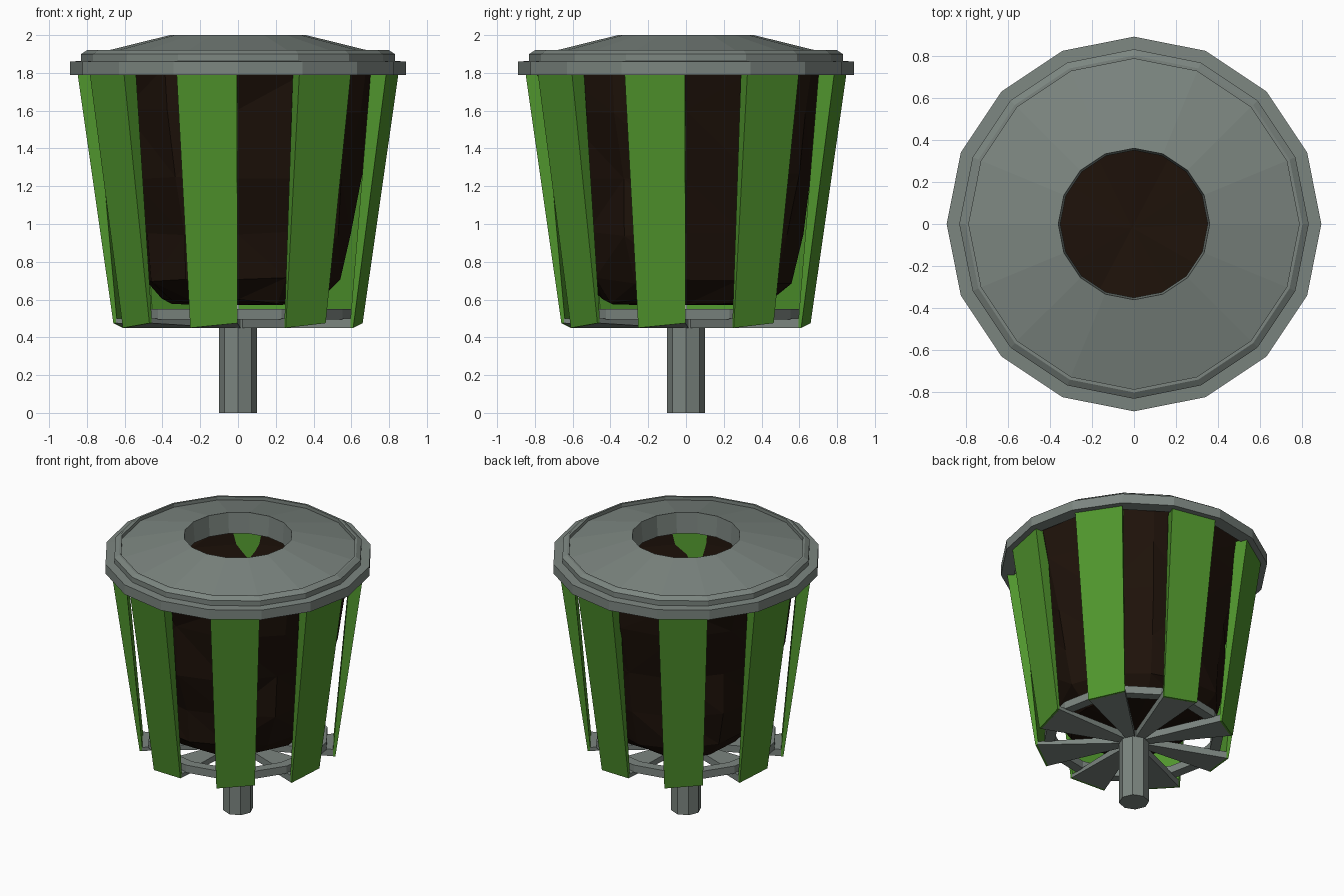
import bpy, bmesh, random
from math import sin, cos, pi, radians

if "Cube" in bpy.data.objects:
    bpy.data.objects.remove(bpy.data.objects["Cube"])

random.seed(7)


def material(name, color):
    m = bpy.data.materials.new(name)
    m.diffuse_color = (*color, 1)
    m.use_nodes = True
    m.node_tree.nodes["Principled BSDF"].inputs["Base Color"].default_value = m.diffuse_color
    return m


def make(name, verts, faces, mat):
    me = bpy.data.meshes.new(name)
    me.from_pydata(verts, [], faces)
    bm = bmesh.new()
    bm.from_mesh(me)
    bmesh.ops.recalc_face_normals(bm, faces=bm.faces)
    bm.to_mesh(me)
    bm.free()
    ob = bpy.data.objects.new(name, me)
    bpy.context.collection.objects.link(ob)
    me.materials.append(mat)
    return ob


def lathe(name, profile, sides, mat, closed=True, jitter=0.0):
    """Turn (radius, z) points round the z axis."""
    n = len(profile)
    verts = []
    for i in range(sides):
        a = 2 * pi * i / sides
        for r, z in profile:
            k = r + random.uniform(-jitter, jitter) if r > 0.1 else r
            verts.append((k * cos(a), k * sin(a), z + random.uniform(-jitter, jitter) * 0.5))
    faces = []
    for i in range(sides):
        j = (i + 1) % sides
        for p in range(n if closed else n - 1):
            q = (p + 1) % n
            faces.append((i * n + p, j * n + p, j * n + q, i * n + q))
    return make(name, verts, faces, mat)


def polar(r, deg, z):
    return (r * cos(radians(deg)), r * sin(radians(deg)), z)


BOX = [(0, 1, 2, 3), (4, 5, 6, 7), (0, 1, 5, 4), (1, 2, 6, 5), (2, 3, 7, 6), (3, 0, 4, 7)]
green = material("green_paint", (0.08, 0.30, 0.026))
brown = material("dark_liner", (0.013, 0.006, 0.003))
grey = material("grey_metal", (0.20, 0.235, 0.215))

# collar around the slat tops
lathe("collar", [(0.80, 1.79), (0.89, 1.79), (0.89, 1.86), (0.80, 1.865)], 16, grey)

# lid with raised lip, sloped top and round opening
lathe("lid", [(0.83, 1.86), (0.83, 1.90), (0.80, 1.92), (0.785, 1.92), (0.785, 1.895),
              (0.36, 2.0), (0.35, 1.85), (0.36, 1.85), (0.40, 1.93), (0.75, 1.855)], 16, grey)

# outer slats, thicker at the top, and the tapered spokes that carry them
for i in range(8):
    a0 = -112.5 + 45 * i
    a1 = a0 + 22.2
    mid = (a0 + a1) / 2
    slat = []
    for r, t, z0, z1 in ((0.66, 0.02, 0.45, 0.475), (0.85, 0.09, 1.80, 1.80)):
        slat += [polar(r, a0, z0), polar(r, a1, z1), polar(r - t, a1, z1), polar(r - t, a0, z0)]
    make(f"slat_{i + 1}", slat, BOX, green)

    spoke = []
    for z, rise in ((0.45, 0.025), (0.50, 0.0)):
        spoke += [polar(0.645, a0, z), polar(0.645, a1, z + rise),
                  polar(0.09, mid + 20, z), polar(0.09, mid - 20, z)]
    make(f"spoke_{i + 1}", spoke, BOX, grey)

# base ring on the spokes
lathe("base_ring", [(0.53, 0.495), (0.60, 0.495), (0.60, 0.55), (0.53, 0.55)], 16, grey)

# crumpled liner bag, open at the top and slimmer in x lower down
bag = lathe("liner_bag", [(0.79, 1.83), (0.73, 1.60), (0.665, 1.25), (0.62, 0.95),
                          (0.57, 0.70), (0.46, 0.59), (0.02, 0.57)],
            12, brown, closed=False, jitter=0.035)
bm = bmesh.new()
bm.from_mesh(bag.data)
bmesh.ops.remove_doubles(bm, verts=[v for v in bm.verts if v.co.xy.length < 0.1], dist=0.06)
for v in bm.verts:
    v.co.x *= 1 - 0.07 * (1.83 - v.co.z)
    v.co.z = min(v.co.z, 1.83)
bmesh.ops.triangulate(bm, faces=bm.faces)
bm.to_mesh(bag.data)
bm.free()

# post
bpy.ops.mesh.primitive_cylinder_add(vertices=8, radius=0.1, depth=0.5, location=(0, 0, 0.25))
post = bpy.context.object
post.name = "post"
post.data.materials.append(grey)
